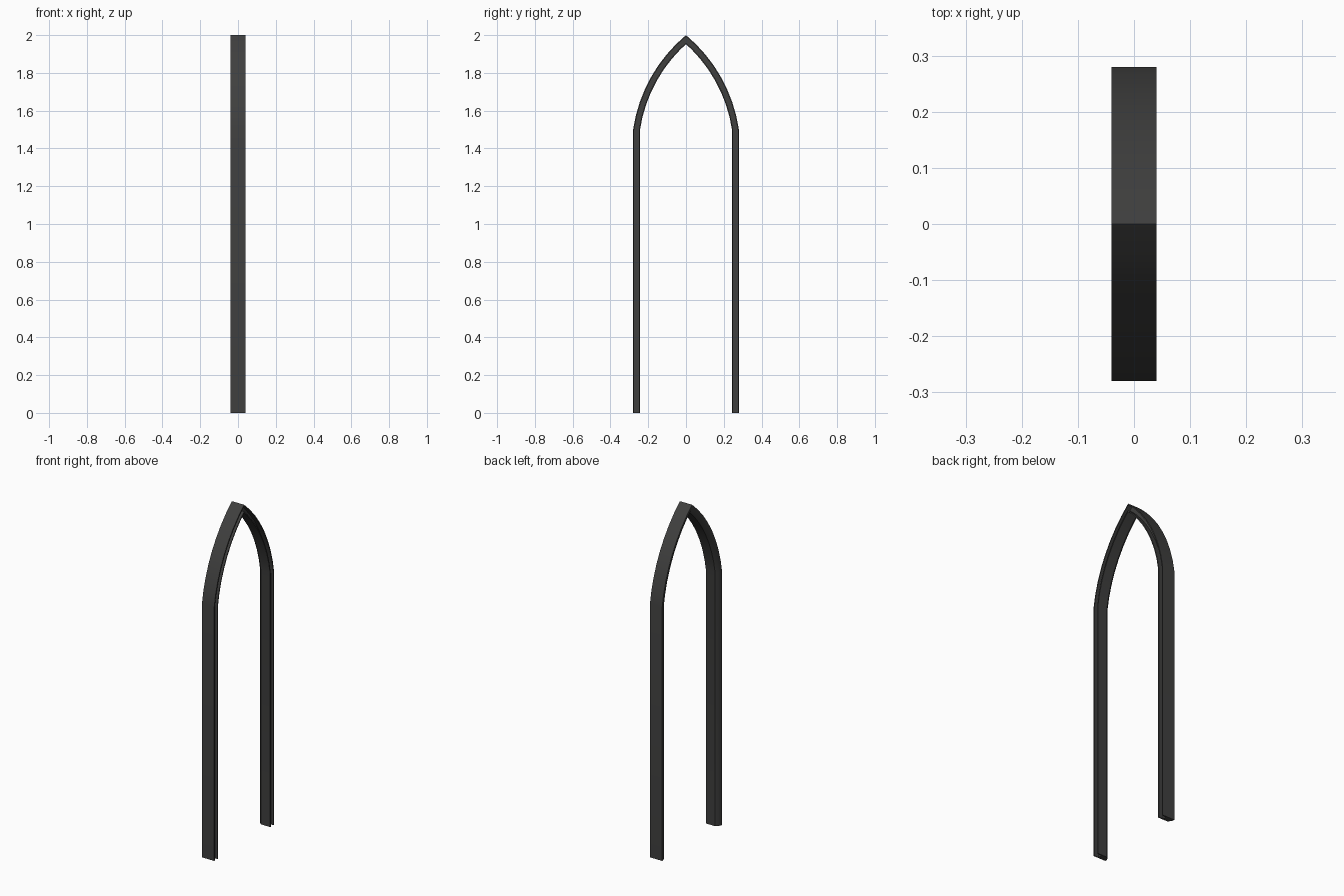
import bpy, bmesh, math
from mathutils import Vector

cube = bpy.data.objects.get("Cube")
if cube:
    bpy.data.objects.remove(cube, do_unlink=True)

HALF, SPRING, TOP = 0.28, 1.5, 2.0   # outer half width, spring height, apex height
SAGITTA, STEPS = 0.053, 8

# Dark metal
mat = bpy.data.materials.new("charcoal_metal")
mat.use_nodes = True
colour = (0.05, 0.05, 0.049, 1)
mat.diffuse_color = colour
mat.node_tree.nodes["Principled BSDF"].inputs["Base Color"].default_value = colour

# Outer line of the pointed arch: leg, circular arc, apex, then mirrored
start, apex = Vector((-HALF, SPRING)), Vector((0, TOP))
chord = apex - start
half_len = chord.length / 2
radius = (half_len ** 2 + SAGITTA ** 2) / (2 * SAGITTA)
bulge = Vector((-chord.y, chord.x)).normalized()
centre = (start + apex) / 2 - bulge * (radius - SAGITTA)
sweep = math.asin(half_len / radius)
mid_angle = math.atan2(bulge.y, bulge.x)
path = [Vector((-HALF, 0))]
for i in range(STEPS + 1):
    a = mid_angle + sweep * (1 - 2 * i / STEPS)
    path.append(centre + radius * Vector((math.cos(a), math.sin(a))))
path += [Vector((-p.x, p.y)) for p in reversed(path[:-1])]

# Channel section: (x, depth inward), grooved on +x, rounded on the inner -x edge
section = [(-0.04, 0), (0.04, 0), (0.04, 0.006), (0.012, 0.006), (0.012, 0.030),
           (0.04, 0.030), (0.04, 0.036), (-0.02, 0.036), (-0.034, 0.024), (-0.04, 0.008)]


def inward(a, b):
    d = (b - a).normalized()
    return Vector((d.y, -d.x))


# Sweep the section along the path with mitred joints
bm = bmesh.new()
rings = []
for i, p in enumerate(path):
    before = inward(path[max(i - 1, 0)], path[max(i, 1)])
    last = len(path) - 1
    after = inward(path[min(i, last - 1)], path[min(i + 1, last)])
    n = (before + after).normalized()
    n /= n.dot(before)
    rings.append([bm.verts.new((x, p.x + n.x * d, p.y + n.y * d)) for x, d in section])
count = len(section)
for r, s in zip(rings, rings[1:]):
    for j in range(count):
        k = (j + 1) % count
        bm.faces.new((r[j], r[k], s[k], s[j]))
bm.faces.new(rings[0])
bm.faces.new(rings[-1])
bmesh.ops.recalc_face_normals(bm, faces=bm.faces)

mesh = bpy.data.meshes.new("pointed_arch_frame")
bm.to_mesh(mesh)
bm.free()
mesh.materials.append(mat)
frame = bpy.data.objects.new("pointed_arch_frame", mesh)
bpy.context.collection.objects.link(frame)

bpy.ops.object.select_all(action='DESELECT')
frame.select_set(True)
bpy.context.view_layer.objects.active = frame
bpy.ops.object.shade_smooth_by_angle(angle=math.radians(35))
